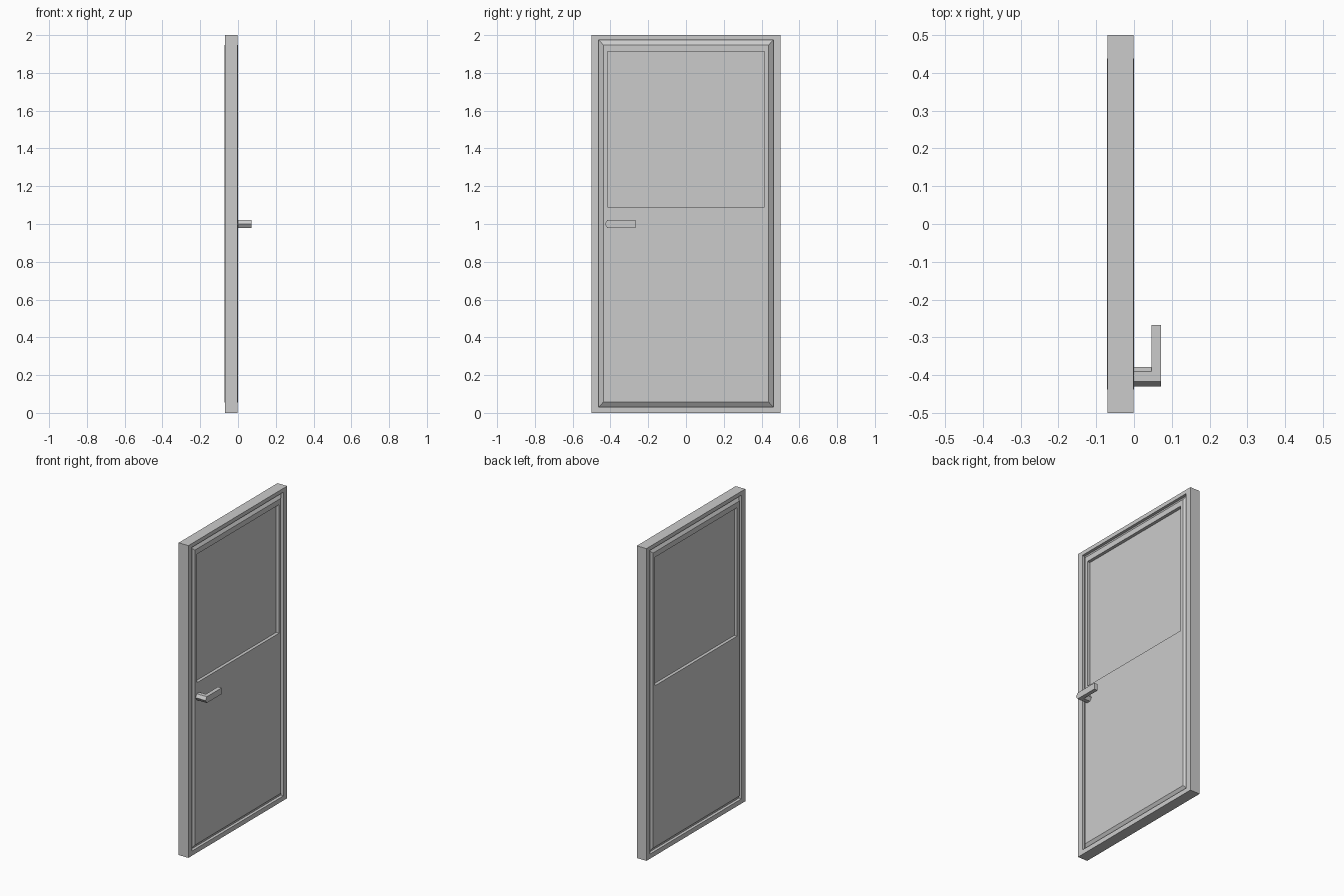
import bpy, bmesh, math

if "Cube" in bpy.data.objects:
    bpy.data.objects.remove(bpy.data.objects["Cube"])

BACK, FRONT = -0.0715, 0.0      # leaf faces
MID = (BACK + FRONT) / 2


def finish(name, bm):
    bmesh.ops.recalc_face_normals(bm, faces=bm.faces)
    mesh = bpy.data.meshes.new(name)
    bm.to_mesh(mesh)
    bm.free()
    obj = bpy.data.objects.new(name, mesh)
    bpy.context.collection.objects.link(obj)
    return obj


def ring_shell(name, rings, closed):
    """Skin rectangles (x, half_y, z0, z1); join end to start or cap both ends."""
    bm = bmesh.new()
    loops = [[bm.verts.new(p) for p in
              ((x, -y, a), (x, y, a), (x, y, b), (x, -y, b))] for x, y, a, b in rings]
    pairs = list(zip(loops, loops[1:]))
    if closed:
        pairs.append((loops[-1], loops[0]))
    else:
        bm.faces.new(loops[0])
        bm.faces.new(loops[-1])
    for p, q in pairs:
        for i in range(4):
            j = (i + 1) % 4
            bm.faces.new((p[i], p[j], q[j], q[i]))
    return finish(name, bm)


# Outer frame
OUTER = (0.5, 0.0, 2.0)
INNER = (0.462, 0.03, 1.975)
FB, FF = BACK + 0.0015, FRONT - 0.0015
ring_shell("door_frame", [(FF, *OUTER), (FF, *INNER), (FB, *INNER), (FB, *OUTER)], True)

# Door leaf: bevelled border and recessed upper pane, same on both faces
PANEL = (0.437, 0.058, 1.947)
PANE = (0.415, 1.09, 1.913)
front = [(FRONT - 0.02, *INNER), (FRONT, *PANEL), (FRONT, *PANE), (FRONT - 0.02, *PANE)]
back = [(2 * MID - r[0], *r[1:]) for r in reversed(front)]
ring_shell("door_leaf", back + front, False)

# Lever handle: six-sided shank with a flat arm pulled from its side
CY, R, HZ = -0.404, 0.026, 0.02
bm = bmesh.new()
sections = []
for x in (FRONT, 0.046, 0.0715):
    sections.append([bm.verts.new((x, CY + R * math.cos(i * math.pi / 3),
                                   1 + HZ * math.sin(i * math.pi / 3) / math.sin(math.pi / 3)))
                     for i in range(6)])
bm.faces.new(sections[0])
bm.faces.new(sections[2])
arm = []
for s in range(2):
    for i in range(6):
        j = (i + 1) % 6
        p, q = sections[s], sections[s + 1]
        f = bm.faces.new((p[i], p[j], q[j], q[i]))
        if s == 1 and i in (0, 5):
            arm.append(f)
bmesh.ops.recalc_face_normals(bm, faces=bm.faces)
out = bmesh.ops.extrude_face_region(bm, geom=arm)["geom"]
for v in out:
    if isinstance(v, bmesh.types.BMVert):
        v.co.y = -0.268
bmesh.ops.delete(bm, geom=[f for f in arm if f.is_valid], context='FACES_ONLY')
finish("lever_handle", bm)
